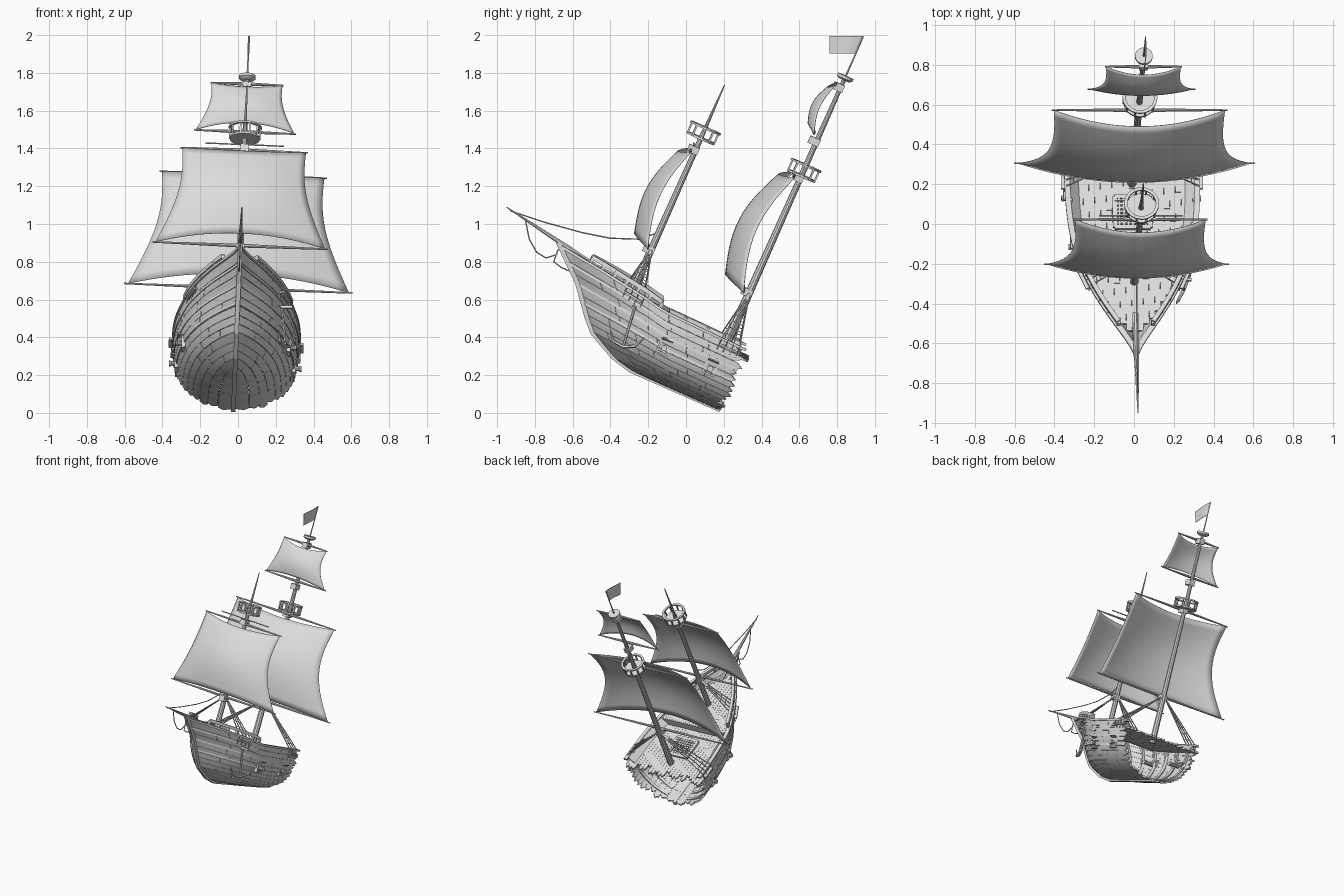
import bpy, bmesh, math, random
from mathutils import Matrix, Vector

random.seed(4)
cube = bpy.data.objects.get("Cube")
if cube:
    bpy.data.objects.remove(cube)
mat = bpy.data.materials.new("pale_grey")
mat.use_nodes = True
mat.diffuse_color = (0.72, 0.72, 0.72, 1)
mat.node_tree.nodes["Principled BSDF"].inputs["Base Color"].default_value = mat.diffuse_color

# The ship is built upright (x across, y aft, z up), then pitched bow-up and heeled
PITCH = math.radians(24)
C, S = math.cos(PITCH), math.sin(PITCH)
PIVOT = Matrix.Translation((0, 0, 0.6))
POSE = PIVOT @ Matrix.Rotation(math.radians(2.4), 4, 'Y') @ PIVOT.inverted() @ Matrix.Rotation(-PITCH, 4, 'X')

def tilted(x, y, z):
    """Ship coordinates of a point given in the pitched frame."""
    return Vector((x, y * C - z * S, y * S + z * C))

def finish(name, bm, thick=0, smooth=False):
    mesh = bpy.data.meshes.new(name)
    if not thick:
        bmesh.ops.recalc_face_normals(bm, faces=bm.faces)
    bm.to_mesh(mesh)
    bm.free()
    mesh.materials.append(mat)
    ob = bpy.data.objects.new(name, mesh)
    bpy.context.collection.objects.link(ob)
    ob.matrix_world = POSE
    if thick:
        mod = ob.modifiers.new("thickness", 'SOLIDIFY')
        mod.thickness, mod.offset = thick, 0
    if smooth:
        bpy.ops.object.select_all(action='DESELECT')
        ob.select_set(True)
        bpy.context.view_layer.objects.active = ob
        bpy.ops.object.shade_smooth_by_angle()

def sweep(bm, pts, sizes, n=4, closed=False):
    """Sweep an n-sided section along points; a size is a radius or (half width, half height)."""
    pts, m, rings = [Vector(p) for p in pts], len(pts), []
    sizes = sizes if isinstance(sizes, list) else [sizes] * m
    k = math.sqrt(2) if n == 4 else 1
    for i, p in enumerate(pts):
        d = pts[(i + 1) % m if closed else min(i + 1, m - 1)] - pts[i - 1 if closed else max(i - 1, 0)]
        d.normalize()
        side = d.cross(Vector((0, 1, 0) if abs(d.z) > 0.95 else (0, 0, 1))).normalized()
        up = side.cross(d)
        w, h = sizes[i] if isinstance(sizes[i], tuple) else (sizes[i], sizes[i])
        angles = [math.tau * (j + 0.5) / n for j in range(n)]
        rings.append([bm.verts.new(p + k * (side * w * math.cos(q) + up * h * math.sin(q))) for q in angles])
    for i in range(m if closed else m - 1):
        r, q = rings[i], rings[(i + 1) % m]
        for j in range(n):
            bm.faces.new((r[j], r[(j + 1) % n], q[(j + 1) % n], q[j]))
    if not closed:
        bm.faces.new(rings[0])
        bm.faces.new(rings[-1])

def swept(name, *parts, smooth=False):
    bm = bmesh.new()
    for args in parts:
        sweep(bm, *args)
    finish(name, bm, smooth=smooth)

def grid(bm, fn, nu, nv):
    """Patch of quads from fn(u, v) with u and v in 0..1."""
    vs = [[bm.verts.new(fn(i / nu, j / nv)) for j in range(nv + 1)] for i in range(nu + 1)]
    for i in range(nu):
        for j in range(nv):
            bm.faces.new((vs[i][j], vs[i + 1][j], vs[i + 1][j + 1], vs[i][j + 1]))

def interp(table, t):
    for (a, b), (c, d) in zip(table, table[1:]):
        if t <= c:
            return b + (d - b) * (t - a) / (c - a)
    return table[-1][1]

# Hull form: t runs from keel to sheer, l from the broken end to the stem
KEEL, END, BEAM, SIDES = 0.09, 0.15, 0.328, (-1, 1)
STEM = [(0, -0.35), (0.06, -0.465), (0.23, -0.618), (0.37, -0.678), (0.7, -0.797), (1, -0.95)]
SHEER = [(0, 0.445), (0.44, 0.455), (0.55, 0.48), (0.78, 0.512), (1, 0.535)]

def half(t, l):
    t = max(0, min(t, 1))
    return BEAM * math.sqrt(1 - (1 - t) ** 3) * max(0, 1 - l ** 3) ** (0.75 + 0.6 * t)

def hull(t, l, side=1, out=0):
    y = END + (interp(STEM, t) - END) * l
    return Vector((side * (half(t, l) + out), y, KEEL + (interp(SHEER, l) - KEEL) * t))

def breadth(y, z):
    t = (z - KEEL) / 0.38
    for _ in range(3):
        l = min(1, max(0, (END - y) / (END - interp(STEM, min(t, 1)))))
        t = (z - KEEL) / (interp(SHEER, l) - KEEL)
    return half(t, l)

# Hull planking with splintered broken ends
ROWS = 13
bm = bmesh.new()
for side in SIDES:
    for i in range(ROWS):
        t0, t1 = (i / ROWS) ** 1.5, ((i + 0.97) / ROWS) ** 1.5
        l = random.uniform(-0.04, 0.01) + 0.025 * t0
        spike = 0.035
        while l < 1:
            l1 = l + random.uniform(0.18, 0.32)
            l1 = 1 if l1 > 0.9 else l1
            grid(bm, lambda u, v: hull(t0 + (t1 - t0) * v, l + (l1 - 0.002 - l) * u
                                       + spike * abs(2 * v - 1) * (1 - u) ** 3, side), 7, 2)
            l, spike = l1, 0
finish("hull_planks", bm, 0.012)

# Keel and stem, wales, rail cap and inner ribs
swept("keel_and_stem", ([(0, 0.16, KEEL - 0.002)] + [(0, y - 0.008, KEEL - 0.004 + 0.44 * t) for t, y in STEM]
                        + [(0, -0.985, 0.55)], 0.012))
swept("wales", *[([hull(t, i / 24, s, 0.004) for i in range(25)], (0.005, 0.007))
                 for s in SIDES for t in (0.5, 0.68, 0.86)])
swept("rail_cap", *[([hull(1, i / 24, s) for i in range(25)], (0.014, 0.007)) for s in SIDES])
swept("inner_ribs", *[([hull((i / 10) ** 1.5, l, s, -0.012) for i in range(1, 11)], (0.01, 0.009))
                      for s in SIDES for l in (0.08, 0.2, 0.32, 0.44, 0.56, 0.68)])

# Sloping inner face of the bulwarks
bm = bmesh.new()
for side in SIDES:
    grid(bm, lambda u, v: hull(1 - 0.13 * v, 0.02 + 0.5 * u, side, -0.012 - 0.045 * v), 16, 1)
finish("inner_bulwarks", bm, 0.006)

# Decks, laid plank by plank
def deck(name, start, front, z, ragged):
    planks = []
    for x in [i * 0.029 for i in range(-11, 12)]:
        y0 = y1 = start + ragged * random.uniform(-0.02, 0.05)
        while y1 > front and breadth(y1 - 0.01, z) > abs(x) + 0.008:
            y1 -= 0.01
        if y0 - y1 > 0.03:
            mid = y0 + (y1 - y0) * random.uniform(0.3, 0.7)
            tip = (0.003 if ragged else 0.0142, 0.006)
            planks.append(([(x, y0, z), (x, y0 - 0.02, z), (x, mid, z)], [tip, (0.0142, 0.006), (0.0142, 0.006)]))
            planks.append(([(x, mid - 0.001, z), (x, y1, z)], (0.0142, 0.006)))
    swept(name, *planks)

deck("main_deck", END - 0.01, -0.32, 0.395, 1)
deck("fore_deck", -0.3, -0.9, 0.45, 0)

# Bulkhead, fore railings and hatch grating
w = breadth(-0.3, 0.43)
swept("bulkhead", ([(-w, -0.3, 0.42), (w, -0.3, 0.42)], (0.006, 0.034)))
lift = Vector((0, 0, 0.036))
for side in SIDES:
    line = [hull(1, 0.46 + 0.39 * i / 12, side, -0.004) for i in range(13)]
    swept("fore_railing", ([p + lift for p in line], (0.011, 0.011)), *[([p, p + lift], 0.009) for p in line[::2]])
bars = []
for i in range(-4, 5):
    edge, y = (0.012 if abs(i) == 4 else 0.005), -0.115 + i * 0.021
    bars.append(([(i * 0.022, -0.2, 0.407), (i * 0.022, -0.03, 0.407)], (edge, 0.008)))
    bars.append(([(-0.09, y, 0.408), (0.09, y, 0.408)], (edge, 0.008)))
swept("hatch_grating", *bars)

# Gun ports with open lids, and guns
frames, guns, z = [], [], 0.278
for s in SIDES:
    for y in (-0.25, 0.017):
        x = breadth(y, z)
        for d in (-0.03, 0.03):
            frames.append(([(s * (x - 0.01), y + d, z), (s * (x + 0.012), y + d, z)], (0.005, 0.034)))
            frames.append(([(s * (x - 0.01), y, z + d), (s * (x + 0.012), y, z + d)], (0.034, 0.005)))
        frames.append(([(s * x, y, z + 0.036), (s * (x + 0.035), y, z + 0.05)], (0.03, 0.003)))
        guns.append(([(s * (x + d), y, z) for d in (-0.1, 0.03, 0.032, 0.042)], [0.016, 0.012, 0.016, 0.016], 10))
swept("gun_ports", *frames)
swept("guns", *guns, smooth=True)

# Masts with blocks, bowsprit and a spreader spar
FORE, MAIN = -0.52, 0.047
swept("masts", ([(0, FORE, z) for z in (0.42, 0.72, 1.36, 1.44, 1.67)], [0.021, 0.019, 0.014, 0.009, 0.003], 10),
      ([(0, MAIN, z) for z in (0.37, 0.72, 1.4, 1.96, 1.98, 2.205)], [0.024, 0.021, 0.016, 0.011, 0.005, 0.003], 10),
      smooth=True)
swept("bowsprit", ([tilted(0, -0.45, 0.755), tilted(0, -0.64, 0.885), tilted(0, -0.95, 1.09)], [0.016, 0.014, 0.003], 8),
      smooth=True)
swept("mast_blocks", *[([(0, y - 0.012, z - 0.02), (0, y - 0.012, z + 0.02)], (0.022, 0.03)) for y, z in
                       ((FORE, 0.71), (MAIN, 0.715), (FORE, 1.29), (MAIN, 1.38), (MAIN, 1.59), (MAIN, 1.905))])
swept("spreader_spar", ([(-0.21, FORE - 0.02, 1.315), (0.21, FORE - 0.02, 1.315)], 0.004, 6))
swept("mast_cap", ([(0, MAIN, 1.95), (0, MAIN, 1.96), (0, MAIN, 1.975)], [0.03, 0.045, 0.045], 16))

# Crow's nests
def nest(name, y, z, r):
    ring = [(r * math.cos(math.tau * i / 20), y + r * math.sin(math.tau * i / 20)) for i in range(20)]
    swept(name, ([(0, y, z), (0, y, z + 0.012)], r, 20),
          ([(a, b, z + 0.066) for a, b in ring], (0.008, 0.005), 4, True),
          *[([(a, b, z), (a, b, z + 0.066)], 0.0045) for a, b in ring[::2]])

nest("fore_crows_nest", FORE, 1.355, 0.08)
nest("main_crows_nest", MAIN, 1.39, 0.08)

# Square sails with their yards
def sail(name, y, low, high, wide, narrow, belly):
    def surface(u, v):
        h, arc = 2 * u - 1, math.sin(math.pi * v)
        full = 1 - h * h
        w = wide + (narrow - wide) * v - 0.4 * (wide - narrow) * arc
        return (h * w, y - belly * (full * (0.7 - 0.25 * v) + 0.42 * arc),
                low + (high - low) * v + 0.03 * full * (1 - 2 * v))
    bm = bmesh.new()
    grid(bm, surface, 20, 14)
    finish(name + "_sail", bm, 0.003, True)
    swept(name + "_yards", *[([(-w, y, z), (0, y, z), (w, y, z)], [0.004, 0.01, 0.004], 8)
                             for z, w in ((low, wide * 1.035), (high, narrow * 1.03))], smooth=True)

sail("main", 0.01, 0.727, 1.385, 0.585, 0.43, 0.17)
sail("fore", -0.545, 0.727, 1.28, 0.45, 0.327, 0.13)
sail("top", 0.014, 1.635, 1.913, 0.262, 0.188, 0.07)

# Flag
bm = bmesh.new()
grid(bm, lambda u, v: tilted(0.004 * math.sin(5 * u), 0.895 + 0.04 * v - u * (0.135 + 0.04 * v), 1.905 + 0.092 * v), 8, 2)
finish("flag", bm, 0.003)

# Shrouds with ratlines, and the channels they land on
ropes, boards = [], []
for mast, s in [(m, s) for m in (FORE, MAIN) for s in SIDES]:
    feet, head = [], Vector((0, mast, 0.73))
    for y in [mast + d for d in (-0.04, -0.005, 0.03, 0.065)]:
        z = interp(SHEER, (END - y) / 1.1)
        feet.append(Vector((s * (breadth(y, z) + 0.012), y, z)))
    ropes += [([f - Vector((0, 0, 0.06)), f, head], 0.0028) for f in feet]
    ropes += [([f.lerp(head, k / 8) for f in feet], 0.002) for k in range(1, 7)]
    low = Vector((s * 0.004, 0, -0.03))
    boards.append(([feet[0] + low, feet[-1] + low], (0.014, 0.005)))
swept("shrouds", *ropes)
swept("channels", *boards)

# Stays and bow rigging
swept("stays", *[([tilted(0, y, z) for y, z in path], 0.0035, 6) for path in (
    ((-0.93, 1.07), (-0.75, 1.01), (-0.55, 0.955), (-0.4, 0.925), (-0.25, 0.92), (-0.13, 0.96)),
    ((-0.85, 1.02), (-0.83, 0.92), (-0.79, 0.85), (-0.74, 0.82), (-0.68, 0.84)),
    ((-0.64, 0.89), (-0.68, 0.86), (-0.7, 0.8), (-0.66, 0.77), (-0.59, 0.74)))])

# Anchor
fluke = ((0.22, -0.4, 0.45), (0.23, -0.385, 0.39), (0.26, -0.33, 0.36), (0.285, -0.27, 0.365), (0.3, -0.22, 0.41))
swept("anchor", ([tilted(0.23, -0.26, 0.61), tilted(0.26, -0.33, 0.37)], 0.007, 6),
      ([tilted(*p) for p in fluke], [0.003, 0.009, 0.01, 0.009, 0.003], 6),
      ([tilted(0.19, -0.28, 0.57), tilted(0.29, -0.28, 0.57)], 0.007))
